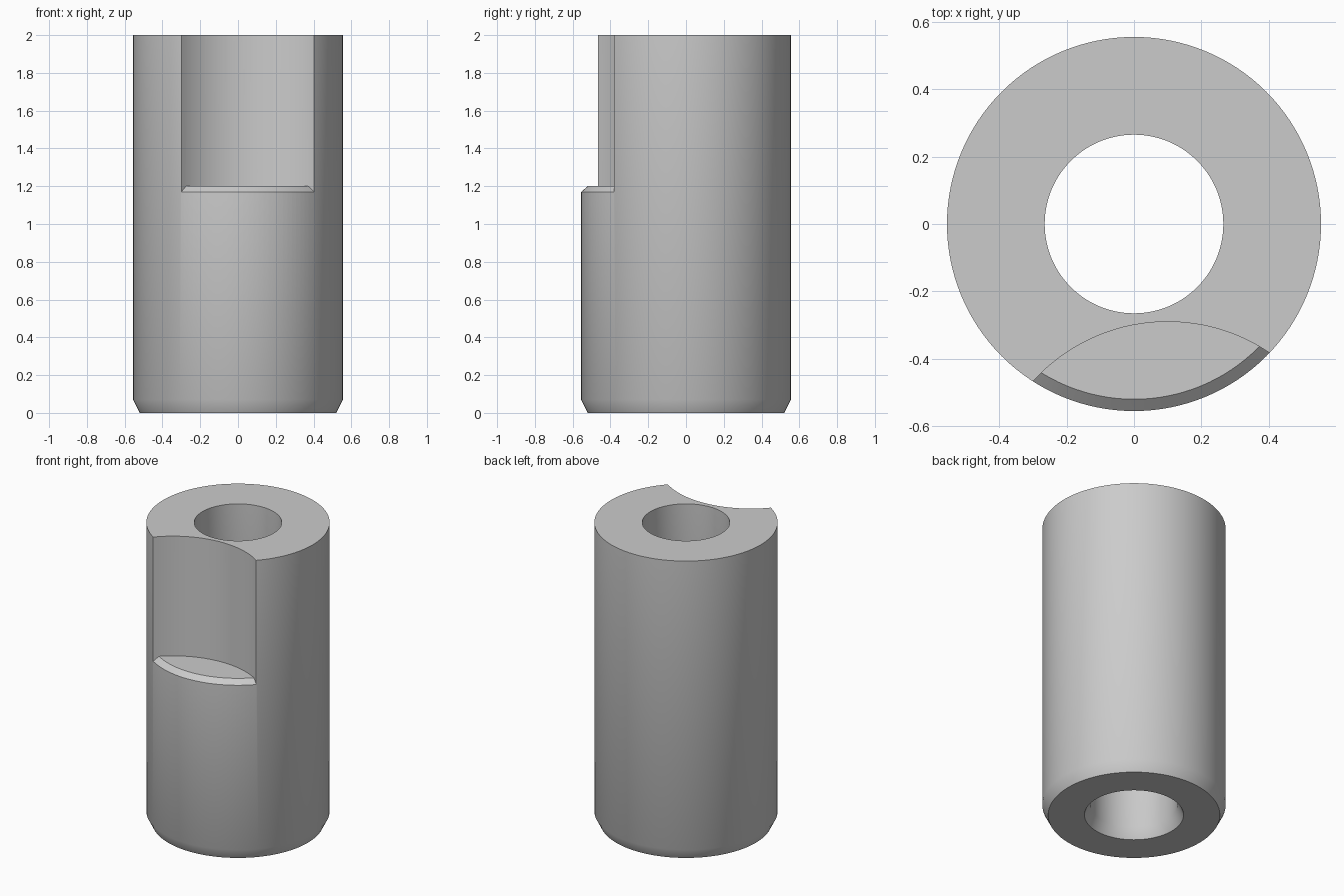
import bpy
import bmesh
from math import tau
from mathutils import Vector

cube = bpy.data.objects.get("Cube")
if cube:
    bpy.data.objects.remove(cube, do_unlink=True)

HEIGHT, OUTER, BORE = 2.0, 0.555, 0.265
CHAMFER_R, CHAMFER_Z = 0.035, 0.07
LEDGE_Z, LEDGE_BEVEL = 1.2, 0.03
SEGMENTS = 128

steel = bpy.data.materials.new("light_grey")
steel.use_nodes = True
grey = (0.6, 0.6, 0.6, 1.0)
steel.diffuse_color = grey
steel.node_tree.nodes["Principled BSDF"].inputs["Base Color"].default_value = grey


def add_object(name, bm):
    bmesh.ops.recalc_face_normals(bm, faces=bm.faces)
    mesh = bpy.data.meshes.new(name)
    bm.to_mesh(mesh)
    bm.free()
    mesh.materials.append(steel)
    obj = bpy.data.objects.new(name, mesh)
    bpy.context.collection.objects.link(obj)
    return obj


def ring(name, profile):
    """Spin a closed (radius, z) profile around the z axis."""
    bm = bmesh.new()
    verts = [bm.verts.new((r, 0, z)) for r, z in profile]
    edges = [bm.edges.new((v, verts[i - 1])) for i, v in enumerate(verts)]
    bmesh.ops.spin(bm, geom=verts + edges, cent=(0, 0, 0), axis=(0, 0, 1),
                   angle=tau, steps=SEGMENTS, use_merge=True)
    bmesh.ops.remove_doubles(bm, verts=bm.verts, dist=1e-5)
    return add_object(name, bm)


def frustum(name, r1, r2, z1, z2, x=0.0, y=0.0):
    bm = bmesh.new()
    bmesh.ops.create_cone(bm, cap_ends=True, segments=SEGMENTS,
                          radius1=r1, radius2=r2, depth=z2 - z1)
    bmesh.ops.translate(bm, verts=bm.verts, vec=Vector((x, y, (z1 + z2) / 2)))
    obj = add_object(name, bm)
    obj.hide_render = True
    return obj


def subtract(target, cutter):
    mod = target.modifiers.new("cut", "BOOLEAN")
    mod.operation = "DIFFERENCE"
    mod.solver = "EXACT"
    mod.object = cutter
    bpy.context.view_layer.objects.active = target
    bpy.ops.object.modifier_apply(modifier=mod.name)
    bpy.data.objects.remove(cutter, do_unlink=True)


# Sleeve with a through bore, chamfered inside and outside at the bottom
sleeve = ring("sleeve", [
    (BORE + CHAMFER_R, 0), (OUTER - CHAMFER_R, 0), (OUTER, CHAMFER_Z),
    (OUTER, HEIGHT), (BORE, HEIGHT), (BORE, CHAMFER_Z)])

# Scooped notch in the front; its floor keeps a bevelled outer rim
notch = frustum("notch_cutter", 0.54, 0.54, 1.05, 2.2, x=0.1, y=-0.83)
slope = CHAMFER_R / LEDGE_BEVEL
floor_bottom = 1.0
floor_radius = OUTER - CHAMFER_R + slope * (LEDGE_Z - floor_bottom)
notch_floor = frustum("notch_floor_cutter", floor_radius, OUTER - CHAMFER_R,
                      floor_bottom, LEDGE_Z)
subtract(notch, notch_floor)
subtract(sleeve, notch)

# Smooth walls with crisp rims
bpy.ops.object.select_all(action="DESELECT")
sleeve.select_set(True)
bpy.context.view_layer.objects.active = sleeve
bpy.ops.object.shade_smooth_by_angle(angle=0.52)
